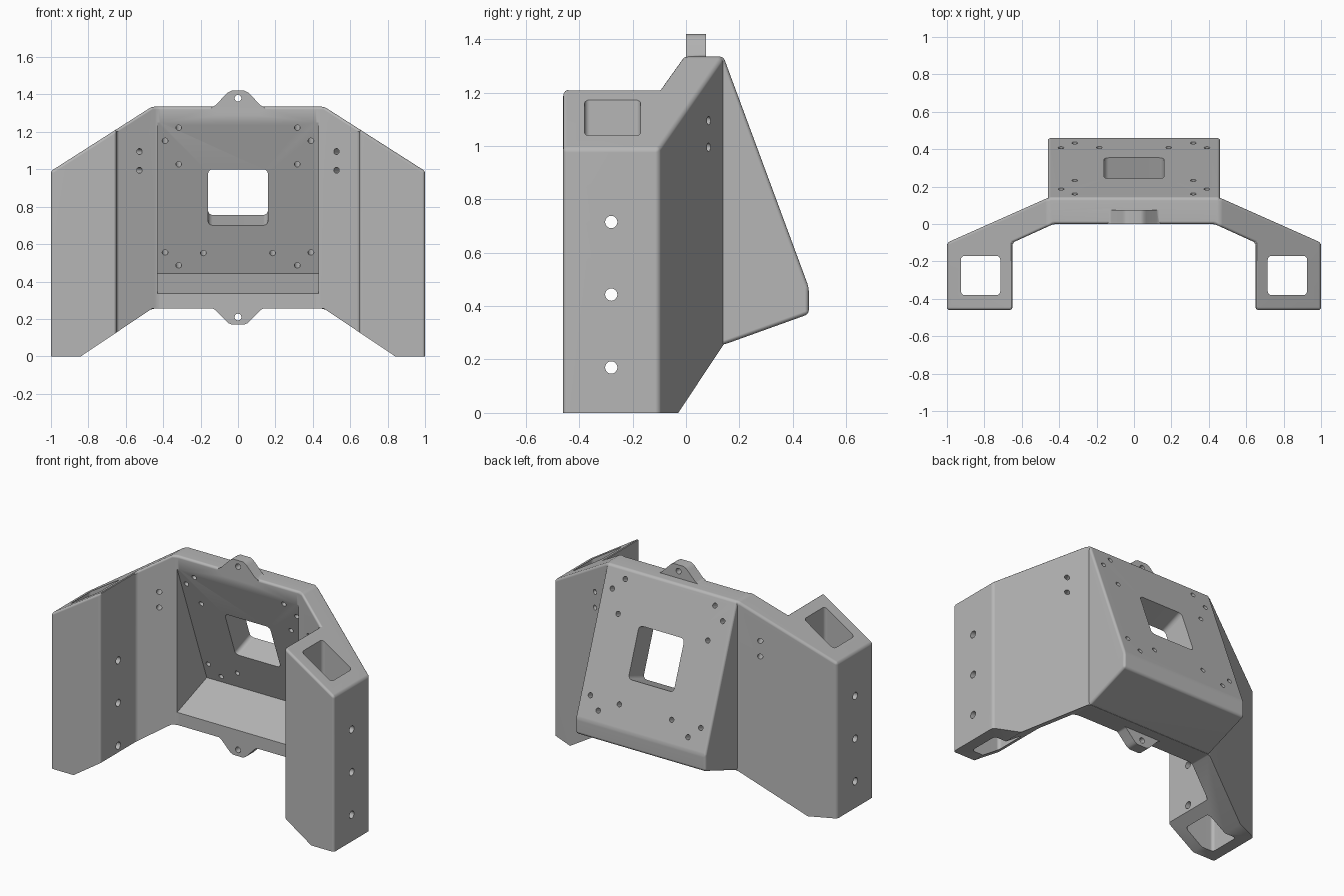
import bpy, bmesh, math
from mathutils import Vector, Matrix

if "Cube" in bpy.data.objects:
    bpy.data.objects.remove(bpy.data.objects["Cube"])

grey = bpy.data.materials.new("plain grey")
grey.diffuse_color = (0.47, 0.47, 0.47, 1)
grey.use_nodes = True
grey.node_tree.nodes["Principled BSDF"].inputs["Base Color"].default_value = grey.diffuse_color


def prism(name, pts, axis, a, b):
    """Extrude a 2D profile along an axis from a to b."""
    place = {'X': lambda u, v, t: (t, u, v),
             'Y': lambda u, v, t: (u, t, v),
             'Z': lambda u, v, t: (u, v, t)}[axis]
    bm = bmesh.new()
    face = bm.faces.new([bm.verts.new(place(u, v, a)) for u, v in pts])
    ext = bmesh.ops.extrude_face_region(bm, geom=[face])
    step = Vector(place(0, 0, b - a))
    bmesh.ops.translate(bm, vec=step,
                        verts=[g for g in ext['geom'] if isinstance(g, bmesh.types.BMVert)])
    bmesh.ops.recalc_face_normals(bm, faces=bm.faces)
    mesh = bpy.data.meshes.new(name)
    bm.to_mesh(mesh)
    bm.free()
    mesh.materials.append(grey)
    obj = bpy.data.objects.new(name, mesh)
    bpy.context.collection.objects.link(obj)
    return obj


def combine(target, other, operation):
    """Boolean another object into the target and drop it."""
    mod = target.modifiers.new("combine", 'BOOLEAN')
    mod.operation, mod.object, mod.solver = operation, other, 'EXACT'
    bpy.context.view_layer.objects.active = target
    bpy.ops.object.modifier_apply(modifier=mod.name)
    bpy.data.objects.remove(other)


def round_edges(obj, width, skip_underside=False):
    """Round the creased edges, optionally leaving the underside crisp."""
    bm = bmesh.new()
    bm.from_mesh(obj.data)
    bmesh.ops.remove_doubles(bm, verts=bm.verts, dist=1e-4)
    bmesh.ops.dissolve_limit(bm, angle_limit=0.02, verts=bm.verts, edges=bm.edges)
    edges = [e for e in bm.edges if len(e.link_faces) == 2
             and e.calc_face_angle() > 0.2
             and not (skip_underside and any(f.normal.z < -0.3 for f in e.link_faces))]
    bmesh.ops.bevel(bm, geom=edges, offset=width, segments=3, profile=0.5,
                    affect='EDGES', clamp_overlap=True)
    bm.to_mesh(obj.data)
    bm.free()


def rounded_rect(w, h, r, cx=0, cy=0):
    pts = []
    for i, (sx, sy) in enumerate([(1, 1), (-1, 1), (-1, -1), (1, -1)]):
        for k in range(5):
            t = math.pi / 2 * (i + k / 4)
            pts.append((cx + sx * (w / 2 - r) + r * math.cos(t),
                        cy + sy * (h / 2 - r) + r * math.sin(t)))
    return pts


def drill(target, point, direction, radius, length):
    """Cut a round hole centred on a point."""
    ring = [(radius * math.cos(k * math.pi / 10), radius * math.sin(k * math.pi / 10))
            for k in range(20)]
    bit = prism("drill", ring, 'Z', -length / 2, length / 2)
    turn = Vector(direction).to_track_quat('Z', 'Y').to_matrix().to_4x4()
    bit.data.transform(Matrix.Translation(point) @ turn)
    combine(target, bit, 'DIFFERENCE')


def mirrored(half):
    return half + [(-u, v) for u, v in reversed(half)]


# Bracket shell: plan outline trimmed by the front silhouette
bracket = prism("bracket", mirrored([
    (0.43, 0.0), (0.65, -0.10), (0.65, -0.46), (1.0, -0.46),
    (1.0, -0.10), (0.46, 0.14)]), 'Z', -0.2, 1.6)
silhouette = prism("silhouette", mirrored([
    (0.46, 0.255), (0.84, 0.0), (1.0, 0.0), (1.0 + 1e-2, 0.984), (0.46, 1.335)]),
    'Y', -0.7, 0.7)
combine(bracket, silhouette, 'INTERSECT')
round_edges(bracket, 0.015, skip_underside=True)

# Wedge housing on the back
housing = prism("housing", [
    (0.05, 1.335), (0.14, 1.335), (0.46, 0.47), (0.46, 0.37), (0.14, 0.255), (0.05, 0.255)],
    'X', -0.46, 0.46)
round_edges(housing, 0.015)
combine(bracket, housing, 'UNION')

# Mounting tabs above and below
tab = [(0.10, 1.29), (0.15, 1.32), (0.135, 1.335), (0.12, 1.343),
       (0.065, 1.400), (0.052, 1.412), (0.035, 1.42)]
for flip in (False, True):
    pts = mirrored([(u, 1.59 - v if flip else v) for u, v in tab])
    combine(bracket, prism("tab", pts, 'Y', 0.0, 0.075), 'UNION')

# Wedge cavity open to the front
cavity = prism("cavity", [
    (-0.05, 1.25), (0.0, 1.25), (0.299, 0.443), (0.0, 0.335), (-0.05, 0.335)],
    'X', -0.43, 0.43)
combine(bracket, cavity, 'DIFFERENCE')

# Window through the sloping panel
slope = 2.70
normal = Vector((0, slope, 1)).normalized()
window = prism("window", rounded_rect(0.32, 0.32, 0.025), 'Z', -0.1, 0.3)
window.data.transform(Matrix.Translation((0, (1.25 - 0.85) / slope, 0.85))
                      @ normal.to_track_quat('Z', 'Y').to_matrix().to_4x4())
combine(bracket, window, 'DIFFERENCE')

# Tab holes
for z in (1.38, 0.21):
    drill(bracket, Vector((0, 0.04, z)), (0, 1, 0), 0.018, 0.3)

for side in (-1, 1):
    # Square tunnel down each post, with cross holes
    tunnel = prism("tunnel", rounded_rect(0.21, 0.21, 0.02, side * 0.82, -0.275),
                   'Z', -0.1, 1.5)
    combine(bracket, tunnel, 'DIFFERENCE')
    for z in (0.17, 0.443, 0.715):
        drill(bracket, Vector((side * 0.82, -0.28, z)), (1, 0, 0), 0.023, 0.6)
    # Wing holes
    for z in (0.995, 1.095):
        drill(bracket, Vector((side * 0.555, 0.02, z)), (side * 0.41, 0.912, 0), 0.016, 0.4)
    # Panel screw holes
    for x, z in ((0.317, 1.222), (0.39, 1.152), (0.317, 1.027),
                 (0.39, 0.555), (0.185, 0.552), (0.317, 0.486)):
        foot = Vector((side * x, (1.25 - z) / slope, z))
        drill(bracket, foot + normal * 0.075, normal, 0.0155, 0.36)

# Smooth rounded edges, flat broad faces
bpy.ops.object.select_all(action='DESELECT')
bracket.select_set(True)
bpy.context.view_layer.objects.active = bracket
bpy.ops.object.shade_smooth_by_angle(angle=math.radians(35))
weighted = bracket.modifiers.new("weighted normals", 'WEIGHTED_NORMAL')
weighted.keep_sharp = True
